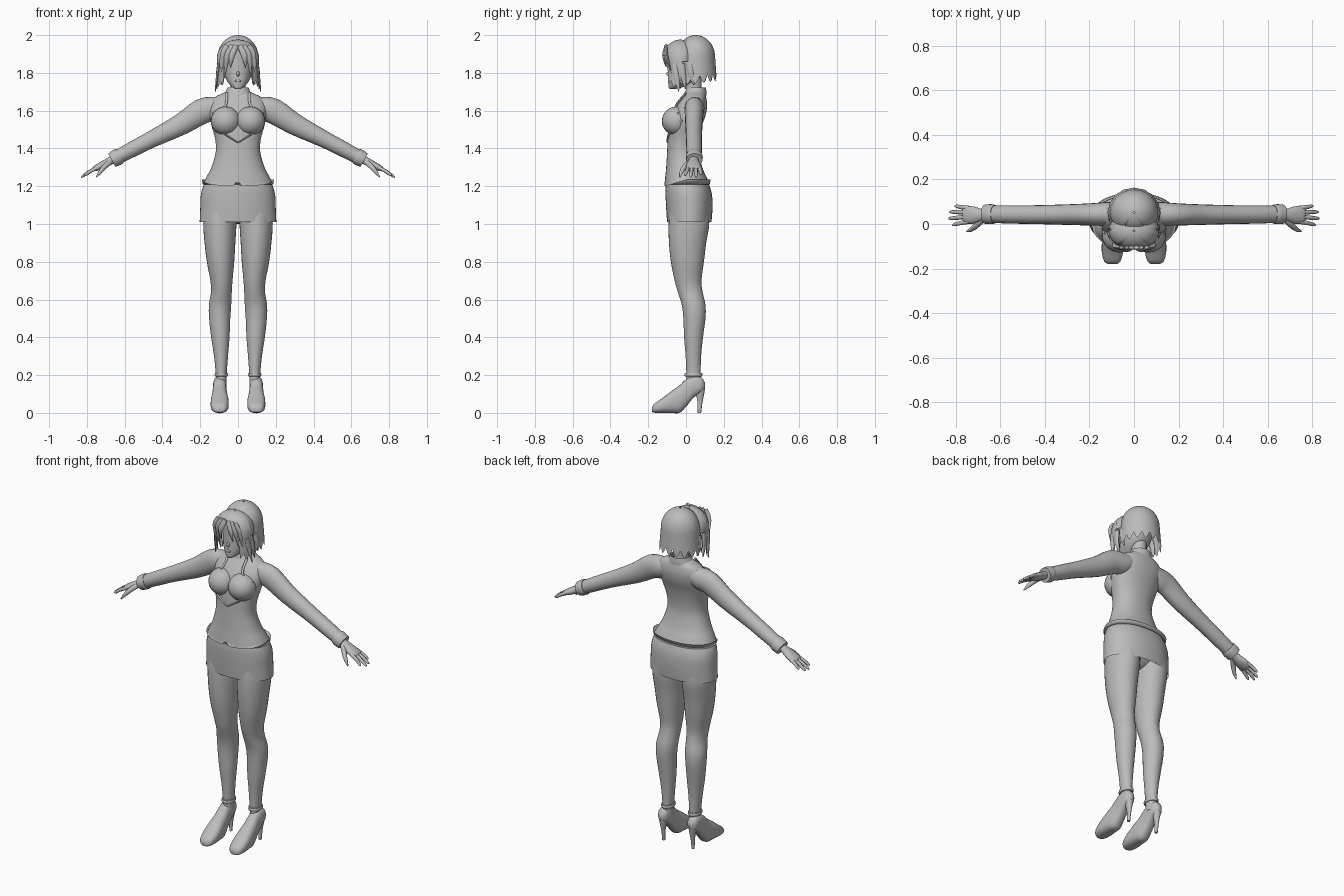
import bpy, bmesh, math
from mathutils import Vector

grey = bpy.data.materials.new("plain grey")
grey.diffuse_color = (0.5, 0.5, 0.5, 1)


def finish(name, bm, angle=50):
    bmesh.ops.recalc_face_normals(bm, faces=bm.faces)
    me = bpy.data.meshes.new(name)
    bm.to_mesh(me)
    bm.free()
    ob = bpy.data.objects.new(name, me)
    bpy.context.collection.objects.link(ob)
    me.materials.append(grey)
    bpy.ops.object.select_all(action='DESELECT')
    ob.select_set(True)
    bpy.context.view_layer.objects.active = ob
    bpy.ops.object.shade_smooth_by_angle(angle=math.radians(angle))
    return ob


def spline(rows, n=4):
    """Smoothly interpolate rows of numbers."""
    out = []
    for i in range(len(rows) - 1):
        p0, p1, p2 = rows[max(i - 1, 0)], rows[i], rows[i + 1]
        p3 = rows[min(i + 2, len(rows) - 1)]
        for k in range(n):
            t = k / n
            out.append([b + .5 * t * (c - a + t * (2 * a - 5 * b + 4 * c - d + t * (3 * (b - c) + d - a)))
                        for a, b, c, d in zip(p0, p1, p2, p3)])
    return out + [list(rows[-1])]


def ring(c, u, v, seg=24, p=2.0):
    pts = []
    for i in range(seg):
        a = 2 * math.pi * i / seg
        ca, sa = math.cos(a), math.sin(a)
        pts.append(Vector(c) + Vector(u) * math.copysign(abs(ca) ** (2 / p), ca)
                   + Vector(v) * math.copysign(abs(sa) ** (2 / p), sa))
    return pts


def loft(name, rings, caps=True, closed=True, angle=50):
    bm = bmesh.new()
    vs = [[bm.verts.new(q) for q in r] for r in rings]
    n = len(vs[0])
    for a, b in zip(vs, vs[1:]):
        for i in range(n if closed else n - 1):
            j = (i + 1) % n
            bm.faces.new((a[i], a[j], b[j], b[i]))
    if caps:
        bm.faces.new(vs[0])
        bm.faces.new(vs[-1])
    return finish(name, bm, angle)


def column(name, rows, s=1, caps=True, p=2.0, seg=32):
    """Rows: height, x min, x max, y front, y back."""
    return loft(name, [ring((s * (a + b) / 2, (c + d) / 2, z), ((b - a) / 2, 0, 0), (0, (d - c) / 2, 0), seg, p)
                       for z, a, b, c, d in spline(rows)], caps)


def tube(name, rows, s=1, seg=16, n=3):
    """Rows: x, y, z, half width, half thickness, swept along the path."""
    rows = spline(rows, n)
    rings = []
    for i, (x, y, z, w, h) in enumerate(rows):
        a, b = rows[max(i - 1, 0)], rows[min(i + 1, len(rows) - 1)]
        t = Vector([b[k] - a[k] for k in range(3)]).normalized()
        side = (Vector((0, 1, 0)) - t * t.y).normalized()
        rings.append([Vector((q.x * s, q.y, q.z)) for q in ring((x, y, z), side * w, t.cross(side) * h, seg)])
    return loft(name, rings)


def ball(name, c, r, seg=24):
    bm = bmesh.new()
    bmesh.ops.create_uvsphere(bm, u_segments=seg, v_segments=seg // 2, radius=1)
    for v in bm.verts:
        v.co = Vector([c[k] + v.co[k] * r[k] for k in range(3)])
    return finish(name, bm, 180)


def sym(rows):
    return [(z, -w, w, f, b) for z, w, f, b in rows]


# Jacket body with a hem that rises toward the back and a notch at the front
body = sym([(1.2, .191, -.115, .13), (1.25, .166, -.11, .108), (1.3, .141, -.105, .086),
            (1.38, .118, -.1, .067), (1.45, .121, -.097, .07), (1.52, .14, -.092, .085),
            (1.58, .15, -.076, .105), (1.63, .15, -.048, .112), (1.67, .125, -.018, .107),
            (1.695, .075, -.002, .1), (1.712, .05, .008, .092)])
jacket = column("jacket", body, caps=False, p=2.2, seg=48)
for v in jacket.data.vertices:
    if v.co.z < 1.203:
        v.co.z += .035 * min(1, (v.co.y + .115) / .12)
        if abs(v.co.x) < .02 and v.co.y < 0:
            v.co.z += .025

# Skirt, open underneath, with pelvis inside
column("skirt", sym([(1.01, .203, -.1, .135), (1.08, .2, -.105, .14), (1.15, .197, -.108, .138),
                     (1.2, .184, -.107, .125), (1.26, .153, -.095, .1)]), caps=False, p=2.15, seg=48)
ball("pelvis", (0, .02, 1.1), (.17, .095, .1))

# Neck and collar
column("neck", sym([(1.66, .05, .0, .09), (1.72, .04, .0, .082), (1.78, .042, -.005, .085)]))
column("collar", sym([(1.68, .078, -.012, .108), (1.7, .066, -.006, .108), (1.722, .056, .004, .105)]), caps=False)

# Head: chin to crown
column("head", sym([(1.715, .014, -.088, -.055), (1.727, .034, -.092, -.01), (1.76, .06, -.092, .06),
                    (1.8, .075, -.09, .1), (1.86, .084, -.088, .125), (1.91, .082, -.085, .125),
                    (1.95, .062, -.06, .1), (1.97, .025, -.01, .05)]), p=2.15)
ball("nose", (0, -.09, 1.795), (.008, .014, .014), 12)
ball("lips", (0, -.09, 1.757), (.016, .006, .007), 12)


def hair(name, c, r, flare, hem, seg=64, rows=14):
    """Dome whose lower edge follows the hem rule (angle 0 is the front)."""
    rings = []
    for k in range(rows + 1):
        t = max(k / rows, .02)
        pts = []
        for i in range(seg):
            a = 2 * math.pi * i / seg
            low = hem(math.atan2(math.sin(a), math.cos(a)), i)
            top = c[2] + r[2]
            f = t * t if t < .5 else .25 + (t - .5) * 1.5
            z = top - (top - low) * f
            h = (z - c[2]) / r[2]
            m = math.sqrt(max(0, 1 - h * h)) if h > 0 else 1 + flare * -h
            pts.append(Vector((c[0] + math.sin(a) * r[0] * m, c[1] - math.cos(a) * r[1] * m, z)))
        rings.append(pts)
    loft(name, rings, caps=False, angle=70)


JAG = (0, .018, .04, .012)


def back_hem(a, i):
    f = abs(a) / math.pi
    return (1.9 if f < .2 else 1.735 + .035 * (f - .3)) + JAG[i % 4]


def fringe_hem(a, i):
    f = abs(a)
    if f < .75:
        return 1.915 - .05 * f + JAG[i % 4] * .5
    if f < 1.6:
        return 1.735 - .025 * (f - .75) + JAG[i % 4] * .8
    return 1.86


hair("back_hair", (0, .052, 1.885), (.108, .102, .115), .08, back_hem)
hair("fringe", (0, -.03, 1.88), (.112, .09, .096), .0, fringe_hem)

# Loose locks parted over the face and hanging at the sides
for s in (1, -1):
    side = "right" if s > 0 else "left"
    for k, (x0, x1, z1) in enumerate(((.01, .04, 1.83), (.03, .068, 1.79), (.055, .09, 1.74))):
        tube(f"{side}_fringe_lock_{k}", [(x0, -.105, 1.945, .008, .014), ((x0 + x1) / 2 + .008, -.118 + k * .008, 1.89, .008, .016),
                                         (x1, -.105 + k * .022, z1, .002, .002)], s, 8)
    for k, (y, z1) in enumerate(((-.05, 1.7), (-.015, 1.715), (.03, 1.735))):
        tube(f"{side}_side_lock_{k}", [(.1, y - .01, 1.85, .018, .01), (.109, y, 1.78, .015, .008),
                                       (.121 - .01 * k, y + .012, z1, .002, .002)], s, 8)

    # Bust and jacket edges
    ball(f"{side}_bust", (s * .065, -.05, 1.545), (.079, .078, .077))
    tube(f"{side}_jacket_edge", [(.002, -.097, 1.432, .006, .004), (.07, -.091, 1.475, .006, .004),
                                 (.122, -.055, 1.51, .006, .004), (.143, -.02, 1.55, .006, .004)], s, 8)
    tube(f"{side}_lapel", [(.06, .0, 1.695, .006, .007), (.062, -.045, 1.64, .006, .007),
                           (.09, -.06, 1.6, .006, .007), (.132, -.04, 1.585, .005, .005)], s, 8)

    # Sleeve, cuff and hand
    tube(f"{side}_sleeve", [(.05, .048, 1.637, .05, .045), (.12, .045, 1.612, .053, .062), (.19, .043, 1.597, .05, .067),
                            (.3, .042, 1.528, .046, .057), (.45, .042, 1.452, .042, .045),
                            (.56, .043, 1.395, .041, .041), (.645, .044, 1.35, .038, .037)], s, 20)
    tube(f"{side}_cuff", [(.625, .044, 1.361, .042, .041), (.64, .044, 1.353, .045, .044), (.668, .044, 1.338, .043, .04)], s, 20)
    tube(f"{side}_palm", [(.64, .043, 1.353, .026, .022), (.68, .04, 1.332, .027, .021), (.72, .04, 1.31, .039, .02),
                          (.755, .041, 1.294, .038, .015), (.765, .041, 1.289, .03, .01)], s)
    for k, (y0, y1, x1) in enumerate(((.011, -.003, .815), (.032, .025, .832), (.052, .054, .828), (.071, .08, .805))):
        z1 = 1.289 - (x1 - .75) * .5
        tube(f"{side}_finger_{k}", [(.74, y0, 1.3, .011, .011), ((.745 + x1) / 2, (y0 + y1) / 2, (1.3 + z1) / 2 + .002, .0095, .0095),
                                    (x1 - .008, y1, z1 + .004, .007, .007), (x1, y1, z1, .002, .002)], s, 10)
    tube(f"{side}_thumb", [(.675, .025, 1.33, .014, .015), (.705, -.005, 1.305, .013, .014),
                           (.73, -.025, 1.275, .01, .01), (.75, -.033, 1.248, .003, .003)], s, 10)

    # Leg
    column(f"{side}_leg", [(1.1, .004, .18, -.085, .12), (1.0, .008, .184, -.092, .123), (.9, .014, .177, -.09, .107),
                           (.8, .02, .165, -.08, .095), (.7, .029, .146, -.06, .082), (.64, .033, .143, -.043, .088),
                           (.57, .036, .154, -.022, .103), (.5, .041, .153, -.014, .103), (.4, .045, .142, -.01, .09),
                           (.3, .053, .127, -.002, .08), (.2, .06, .117, .002, .078), (.14, .06, .117, .0, .085)], s)

    # High-heeled shoe: sections from toe to back
    shoe = spline([(-.18, .004, .028, .018), (-.168, .001, .048, .036), (-.13, .0, .075, .047), (-.08, .0, .113, .047),
                   (-.035, .0, .145, .042), (.0, .032, .178, .037), (.04, .08, .195, .035), (.08, .108, .188, .03), (.101, .125, .16, .012)])
    loft(f"{side}_shoe", [ring((s * .097, y, (a + b) / 2), (w, 0, 0), (0, 0, (b - a) / 2), 24, 2.5) for y, a, b, w in shoe])
    column(f"{side}_heel", [(.0, .089, .105, .062, .08), (.06, .086, .108, .06, .088),
                            (.11, .077, .117, .05, .098), (.15, .071, .123, .045, .101)], s, seg=16)
    # Ankle strap
    column(f"{side}_ankle_strap", [(.193, .057, .12, -.004, .083), (.2, .053, .124, -.008, .087),
                                   (.212, .055, .122, -.006, .085)], s)
